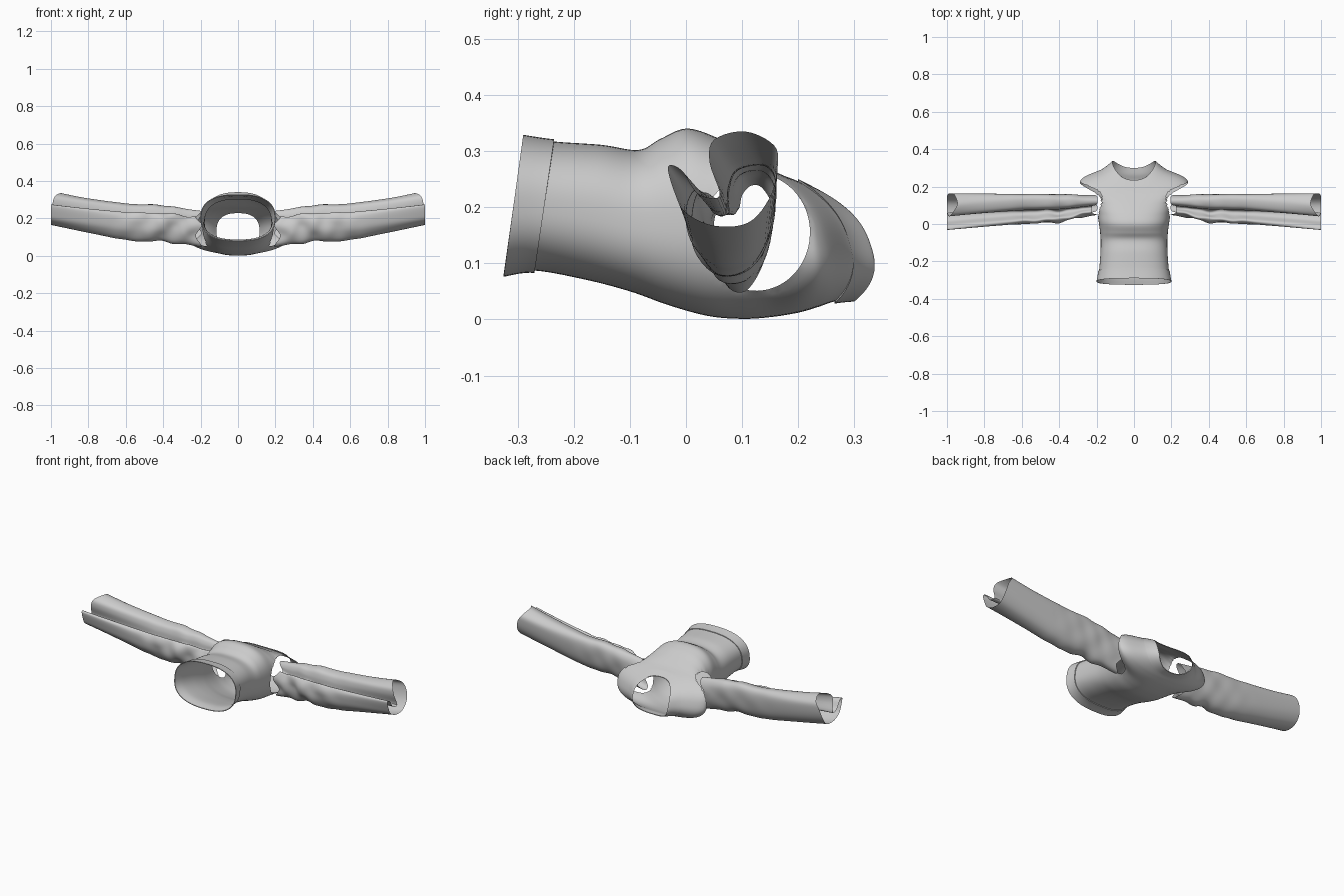
import bpy, bmesh, math
from mathutils import Vector

if "Cube" in bpy.data.objects:
    bpy.data.objects.remove(bpy.data.objects["Cube"])

cloth = bpy.data.materials.new("grey_cloth")
cloth.diffuse_color = (0.6, 0.6, 0.6, 1)
cloth.use_nodes = True
cloth.node_tree.nodes["Principled BSDF"].inputs["Base Color"].default_value = cloth.diffuse_color


def spline(a, b, c, d, t):
    """Catmull-Rom blend of four values or vectors."""
    return (b * 2 + (c - a) * t + (a * 2 - b * 5 + c * 4 - d) * t * t
            + (b * 3 - a - c * 3 + d) * t ** 3) * 0.5


def smooth_rows(rows, steps):
    """Fill in smooth rows between control rows."""
    out, n = [], len(rows)
    for i in range(n - 1):
        four = [rows[max(i - 1, 0)], rows[i], rows[i + 1], rows[min(i + 2, n - 1)]]
        for s in range(steps):
            out.append([spline(*p, s / steps) for p in zip(*four)])
    return out + [rows[-1]]


def smooth_loop(pts, steps):
    n = len(pts)
    return [spline(pts[i - 1], pts[i], pts[(i + 1) % n], pts[(i + 2) % n], s / steps)
            for i in range(n) for s in range(steps)]


def loft(name, rows, hole=None):
    """Open tube through closed rows, with optional side holes."""
    bm = bmesh.new()
    vs = [[bm.verts.new(p) for p in row] for row in rows]
    n = len(rows[0])
    for a, b in zip(vs, vs[1:]):
        for k in range(n):
            bm.faces.new((a[k], a[(k + 1) % n], b[(k + 1) % n], b[k]))
    if hole:
        hole(bm)
    bmesh.ops.recalc_face_normals(bm, faces=bm.faces)
    me = bpy.data.meshes.new(name)
    bm.to_mesh(me)
    bm.free()
    me.materials.append(cloth)
    ob = bpy.data.objects.new(name, me)
    bpy.context.collection.objects.link(ob)
    bpy.context.view_layer.objects.active = ob
    ob.select_set(True)
    bpy.ops.object.shade_smooth_by_angle(angle=math.radians(50))
    ob.select_set(False)
    return ob


# Body rings: front y, front z, back y, back z, half width, side shift in y
BODY = [
    (-0.290, 0.325, -0.325, 0.080, 0.197, 0),
    (-0.235, 0.317, -0.270, 0.087, 0.187, 0),
    (-0.150, 0.311, -0.180, 0.071, 0.180, 0),
    (-0.085, 0.302, -0.100, 0.050, 0.178, 0),
    (-0.045, 0.322, -0.030, 0.025, 0.182, 0),
    (0.000, 0.340, 0.040, 0.006, 0.190, 0),
    (0.050, 0.326, 0.100, 0.001, 0.198, 0),
    (0.100, 0.298, 0.150, 0.004, 0.222, 0.010),
    (0.150, 0.268, 0.200, 0.012, 0.285, 0.030),
    (0.175, 0.256, 0.235, 0.022, 0.270, 0.040),
    (0.200, 0.246, 0.265, 0.032, 0.165, 0.058),
    (0.235, 0.228, 0.300, 0.036, 0.115, 0.062),
]
N = 96


def body_ring(v, grow=0.0):
    fy, fz, by, bz, w, side = v
    pts = []
    for k in range(N):
        a = 2 * math.pi * k / N
        c, s = math.cos(a), math.sin(a)
        px = math.copysign(abs(c) ** 0.8, c)
        pz = math.copysign(abs(s) ** 0.8, s)
        t = (pz + 1) / 2
        pts.append(Vector(((w + grow) * px, by + (fy - by) * t + side * c * c,
                           (fz + bz) / 2 + ((fz - bz) / 2 + grow) * pz)))
    return pts


def cut_armholes(bm):
    cy, cz, ry, rz = 0.125, 0.155, 0.096, 0.104

    def off(p):
        return math.hypot((p.y - cy) / ry, (p.z - cz) / rz)

    doomed = [f for f in bm.faces if off(f.calc_center_median()) < 1
              and abs(f.calc_center_median().x) > 0.1]
    bmesh.ops.delete(bm, geom=doomed, context='FACES')
    for v in bm.verts:      # pull the ragged rim onto a clean oval
        if v.is_boundary and 0.75 < off(v.co) < 1.3 and abs(v.co.x) > 0.12:
            d = off(v.co)
            v.co.y = cy + (v.co.y - cy) / d
            v.co.z = cz + (v.co.z - cz) / d


params = smooth_rows([list(r) for r in BODY], 8)
loft("shirt_body", [body_ring(p) for p in params], cut_armholes)

# Raised hem and collar bands
hem = params[:9]
loft("hem_band", [body_ring(hem[0])] + [body_ring(p, 0.004) for p in hem] + [body_ring(hem[-1])])
neck = params[-9:]
loft("collar_band", [body_ring(neck[0])] + [body_ring(p, 0.004) for p in neck] + [body_ring(neck[-1])])

# Sleeve sections (y, z), running from the front lip under the arm to the folded top
SHOULDER = [(.062, .20), (.052, .16), (.056, .11), (.072, .06), (.105, .05), (.135, .09),
            (.152, .15), (.153, .20), (.135, .235), (.115, .238), (.10, .22), (.095, .195),
            (.085, .19), (.072, .205)]
MIDDLE = [(.005, .215), (.002, .18), (.015, .13), (.055, .085), (.105, .09), (.14, .13),
          (.158, .20), (.158, .255), (.135, .278), (.09, .268), (.075, .235), (.072, .19),
          (.05, .19), (.022, .232)]
CUFF = [(-.032, .272), (-.02, .225), (.0, .19), (.05, .167), (.11, .172), (.148, .215),
        (.163, .27), (.157, .31), (.105, .335), (.05, .32), (.042, .28), (.06, .22),
        (.02, .225), (-.008, .266)]


def blend(a, b, t):
    return [(p[0] + (q[0] - p[0]) * t, p[1] + (q[1] - p[1]) * t) for p, q in zip(a, b)]


def sleeve(name, sign):
    sections = [(0.21, SHOULDER), (0.30, blend(SHOULDER, MIDDLE, 0.4)),
                (0.42, blend(SHOULDER, MIDDLE, 0.85)), (0.58, MIDDLE),
                (0.80, blend(MIDDLE, CUFF, 0.5)), (0.985, CUFF)]
    rows = []
    for x, sec in sections:
        end = max(0, (x - 0.8) / 0.185)
        row = []
        for y, z in sec:
            # back top edge of the cuff ends a little short
            trim = end * (0.015 - 0.055 * max(0, (z - 0.25) / 0.085) * max(0, min(1, y / 0.1)))
            row.append(Vector((x + trim, y, z)))
        rows.append(smooth_loop(row, 5))
    rows = smooth_rows(rows, 14)
    for row in rows:        # slanting cloth wrinkles, strongest by the shoulder
        mid = sum(row, Vector()) / len(row)
        for p in row:
            d = Vector((0, p.y - mid.y, p.z - mid.z))
            front = max(0, min(1, (0.12 - p.y) / 0.08))
            fade = max(0, 1 - abs(p.x - 0.36) / 0.34) * (0.3 + 0.7 * front)
            wave = math.sin(34 * p.x + 38 * p.z) + 0.6 * math.sin(61 * p.x - 30 * p.z + 1)
            p += d.normalized() * 0.006 * fade * wave
            if p.x < 0.3:   # uneven torn-looking shoulder edge
                p.x += 0.016 * math.sin(60 * p.z + 25 * p.y) * (0.3 - p.x) / 0.09
    loft(name, [[Vector((p.x * sign, p.y, p.z)) for p in row] for row in rows])


sleeve("right_sleeve", 1)
sleeve("left_sleeve", -1)
